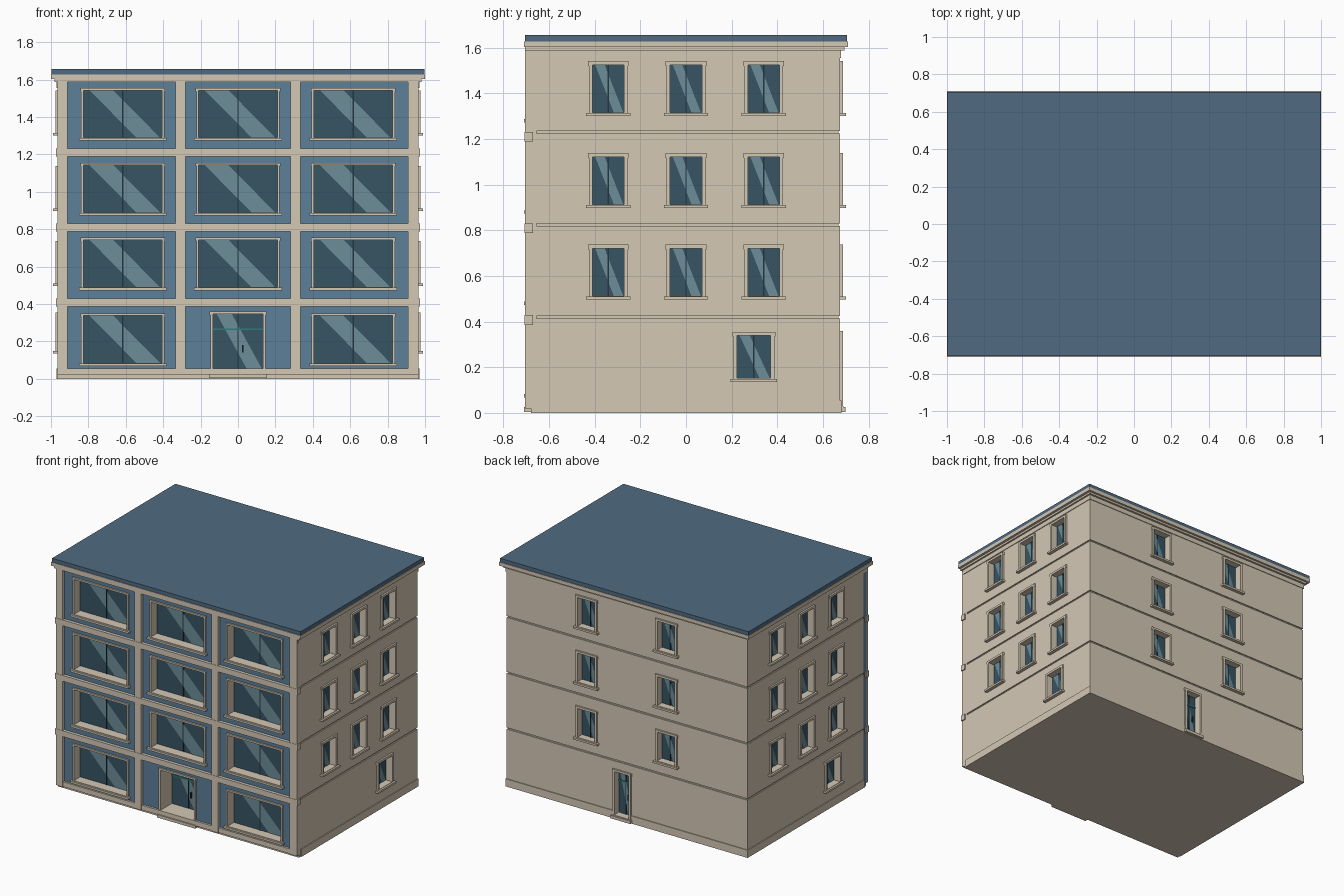
import bpy, bmesh, math
from mathutils import Matrix, Vector

if "Cube" in bpy.data.objects:
    bpy.data.objects.remove(bpy.data.objects["Cube"])

COLORS = {
    "stone": (0.66, 0.58, 0.46, 1), "panel_blue": (0.107, 0.216, 0.32, 1),
    "roof_blue": (0.08, 0.145, 0.22, 1), "glass": (0.037, 0.089, 0.127, 1),
    "shine": (0.153, 0.266, 0.319, 1), "teal": (0.03, 0.2, 0.19, 1),
    "dark": (0.015, 0.035, 0.05, 1),
}
MATS = {}
for key, col in COLORS.items():
    MATS[key] = bpy.data.materials.new(key)
    MATS[key].diffuse_color = col

parts = {}  # part name -> (bmesh, material key)


def part(name, mat="stone"):
    if name not in parts:
        parts[name] = (bmesh.new(), mat)
    return parts[name][0]


def box(bm, x0, x1, y0, y1, z0, z1, m=Matrix()):
    size = Matrix.Diagonal((x1 - x0, y1 - y0, z1 - z0, 1))
    mid = Matrix.Translation(((x0 + x1) / 2, (y0 + y1) / 2, (z0 + z1) / 2))
    bmesh.ops.create_cube(bm, size=1, matrix=m @ mid @ size)


def facing(deg, dist):
    """Local frame of a wall: x along the wall, -y outwards."""
    return Matrix.Rotation(math.radians(deg), 4, "Z") @ Matrix.Translation((0, -dist, 0))


FRONT, RIGHT = facing(0, 0.685), facing(90, 0.965)
BACK, LEFT = facing(180, 0.675), facing(-90, 0.965)


def opening(m, name, u, z0, z1, w, f, rec):
    """Hole, surround, glazing and reflection shared by windows and doors."""
    a, b = u - w / 2, u + w / 2
    box(part("cutter"), a - f / 2, b + f / 2, -0.06, rec + 0.02, z0 - f / 2, z1 + f / 2, m)
    fr = part(name + "_frame")
    box(fr, a - f, a, -0.012, rec + 0.015, z0 - f, z1 + f, m)
    box(fr, b, b + f, -0.012, rec + 0.015, z0 - f, z1 + f, m)
    box(fr, a, b, -0.012, rec + 0.015, z1, z1 + f, m)
    box(fr, a, b, -0.012, rec + 0.015, z0 - f, z0, m)
    for s in (a - f, b + f):  # small ears on the surround
        box(fr, s - 0.004, s + 0.004, -0.010, 0.01, z1 - 0.005, z1 + f, m)
    box(part(name + "_glass", "glass"), a, b, rec, rec + 0.01, z0, z1, m)
    box(part(name + "_mullion", "dark"), u - 0.003, u + 0.003, rec - 0.004, rec, z0, z1, m)
    sh = part(name + "_reflection", "shine")
    pts = [(0.08, z1), (0.67, z0), (0.97, z0), (0.38, z1)]
    sh.faces.new([sh.verts.new(m @ Vector((a + w * t, rec - 0.002, z))) for t, z in pts])


def window(m, u, z0, z1, w, f, rec):
    opening(m, "window", u, z0, z1, w, f, rec)
    h = w / 2 + f + 0.012
    box(part("window_sills"), u - h, u + h, -0.025, 0.01, z0 - 0.017, z0 - 0.003, m)


def door(m, u, z0, z1, w, f, rec):
    opening(m, "door", u, z0, z1, w, f, rec)
    box(part("door_bar", "teal"), u - w / 2, u + w / 2, rec - 0.006, rec, 0.26, 0.27, m)
    box(part("door_handle", "dark"), u + 0.022, u + 0.029, rec - 0.015, rec, 0.14, 0.18, m)
    h = w / 2 + f
    box(part("door_step"), u - h, u + h, -0.015, rec + 0.015, 0.01, z0, m)
    box(part("door_step"), u - h - 0.006, u + h + 0.006, -0.024, 0.01, 0.004, 0.025, m)


# Main walls: stacked outline with plinth and storey grooves
body = part("walls")
steps = [(0, 0.006), (0.055, 0.006), (0.055, 0)]
for g in (0.414, 0.818, 1.223):
    steps += [(g, 0), (g, -0.008), (g + 0.011, -0.008), (g + 0.011, 0)]
steps += [(1.61, 0)]
rings = []
for z, o in steps:
    x, y = 0.965 + o, 0.675 + o
    rings.append([body.verts.new(p) for p in
                  ((-x, -0.66, z), (x, -0.66, z), (x, y, z), (-x, y, z))])
body.faces.new(rings[0][::-1])
body.faces.new(rings[-1])
for r, s in zip(rings, rings[1:]):
    for i in range(4):
        j = (i + 1) % 4
        body.faces.new((r[i], r[j], s[j], s[i]))

# Front facade: blue panel, pillars, storey bands and base
box(part("facade_panel", "panel_blue"), -0.9655, 0.94, -0.685, -0.655, 0.02, 1.605)
pil = part("front_pillars")
box(pil, -0.965, -0.912, -0.705, -0.684, 0.02, 1.605)
box(pil, 0.908, 0.965, -0.705, -0.655, 0.02, 1.605)
for x in (-0.308, 0.308):
    box(pil, x - 0.026, x + 0.026, -0.705, -0.68, 0.02, 1.605)
for z in (0.386, 0.787, 1.189):
    box(part("storey_bands"), -0.973, 0.973, -0.707, -0.67, z, z + 0.042)
base = part("front_base")
box(base, -0.965, 0.965, -0.68, -0.65, 0, 0.021)
box(base, -0.96, -0.14, -0.7, -0.67, 0.02, 0.055)
box(base, 0.14, 0.96, -0.7, -0.67, 0.02, 0.055)

# Cornice and roof
cor = part("cornice")
for z0, z1, x, y0, y1 in ((1.555, 1.59, 0.97, -0.69, 0.68), (1.588, 1.603, 0.982, -0.706, 0.695),
                          (1.602, 1.628, 1.0, -0.71, 0.71)):
    if z0 > 1.56:
        box(cor, -x, x, y0, y1, z0, z1)
    else:  # lowest moulding only runs along the sides and back
        box(cor, -x, x, 0.66, y1, z0, z1)
        for s in (-1, 1):
            c = s * 0.96
            box(cor, c - 0.01, c + 0.01, y0, y1, z0, z1)
box(part("roof", "roof_blue"), -0.996, 0.996, -0.706, 0.706, 1.627, 1.655)

# Front windows and entrance
for z in (0.085, 0.49, 0.89, 1.29):
    for u in (-0.616, 0, 0.616):
        if u or z > 0.1:
            window(FRONT, u, z, z + 0.252, 0.422, 0.012, 0.06)
door(FRONT, 0, 0.055, 0.346, 0.27, 0.013, 0.12)

# Side and back windows, back door
for z in (0.513, 0.914, 1.317):
    for m, cols in ((RIGHT, (-0.34, 0, 0.34)), (LEFT, (-0.34, 0, 0.34)), (BACK, (-0.32, 0.32))):
        for u in cols:
            window(m, u, z, z + 0.208, 0.138, 0.016, 0.04)
for m in (RIGHT, LEFT):
    window(m, 0.297, 0.152, 0.339, 0.148, 0.016, 0.04)
door(BACK, -0.036, 0.03, 0.343, 0.115, 0.016, 0.04)

# Turn the parts into objects
objs = {}
for name, (bm, mat) in parts.items():
    if name == "walls":
        bmesh.ops.recalc_face_normals(bm, faces=bm.faces)
    me = bpy.data.meshes.new(name)
    bm.to_mesh(me)
    bm.free()
    me.materials.append(MATS[mat])
    objs[name] = bpy.data.objects.new(name, me)
    bpy.context.collection.objects.link(objs[name])

# Cut the openings
cutter = objs["cutter"]
cutter.data.materials.clear()
for name in ("walls", "facade_panel"):
    ob = objs[name]
    mod = ob.modifiers.new("openings", "BOOLEAN")
    mod.object, mod.operation, mod.solver = cutter, "DIFFERENCE", "EXACT"
    bpy.context.view_layer.objects.active = ob
    bpy.ops.object.modifier_apply(modifier=mod.name)
bpy.data.objects.remove(cutter)

for m in bpy.data.materials:
    if m.users and not m.is_grease_pencil:
        m.use_nodes = True
        m.node_tree.nodes["Principled BSDF"].inputs["Base Color"].default_value = m.diffuse_color
